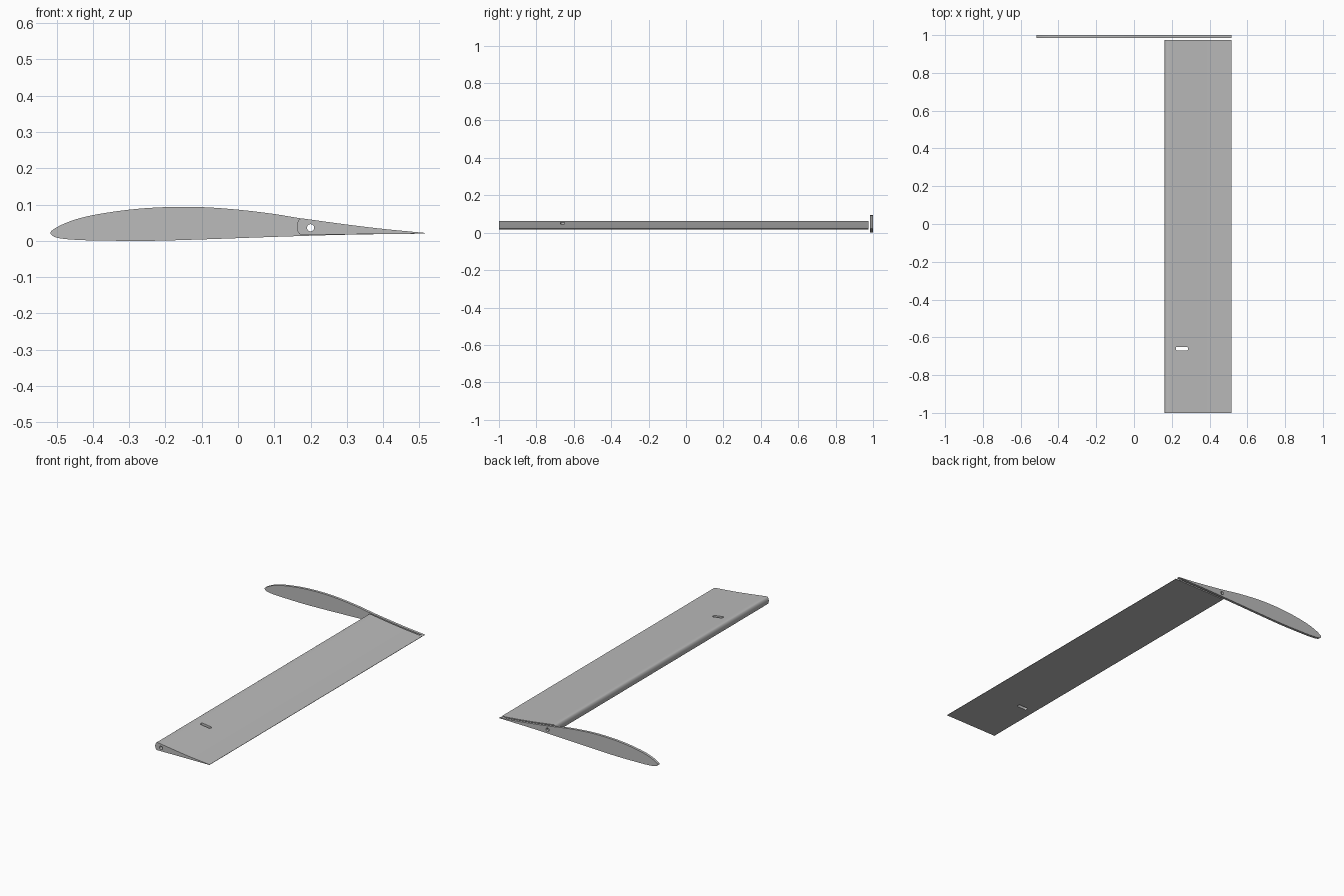
import bpy, bmesh, math
from mathutils import Vector

cube = bpy.data.objects.get("Cube")
if cube:
    bpy.data.objects.remove(cube, do_unlink=True)

grey = bpy.data.materials.new("plain_grey")
grey.use_nodes = True
colour = (0.5, 0.5, 0.5, 1)
grey.diffuse_color = colour
grey.node_tree.nodes["Principled BSDF"].inputs["Base Color"].default_value = colour


def smooth_path(points, steps=5):
    """Catmull-Rom curve through (x, z) points."""
    p = [Vector(q) for q in points]
    p = [2 * p[0] - p[1]] + p + [2 * p[-1] - p[-2]]
    out = []
    for a, b, c, d in zip(p, p[1:], p[2:], p[3:]):
        for i in range(steps):
            t = i / steps
            out.append(0.5 * (2 * b + (c - a) * t + (2 * a - 5 * b + 4 * c - d) * t * t
                              + (3 * b - a - 3 * c + d) * t ** 3))
    return out + [p[-2]]


def extrude(name, outline, start, depth):
    """Extrude a closed outline of 3D points into a solid."""
    bm = bmesh.new()
    face = bm.faces.new([bm.verts.new(start(q)) for q in outline])
    new = bmesh.ops.extrude_face_region(bm, geom=[face])["geom"]
    bmesh.ops.translate(bm, vec=depth, verts=[v for v in new if isinstance(v, bmesh.types.BMVert)])
    bmesh.ops.recalc_face_normals(bm, faces=bm.faces)
    mesh = bpy.data.meshes.new(name)
    bm.to_mesh(mesh)
    bm.free()
    mesh.materials.append(grey)
    obj = bpy.data.objects.new(name, mesh)
    bpy.context.collection.objects.link(obj)
    return obj


def along_y(name, outline, y0, y1):
    return extrude(name, outline, lambda q: (q[0], y0, q[1]), (0, y1 - y0, 0))


def cut(obj, cutter):
    mod = obj.modifiers.new("cut_" + cutter.name, "BOOLEAN")
    mod.operation = "DIFFERENCE"
    mod.solver = "EXACT"
    mod.object = cutter
    cutter.hide_render = True
    cutter.hide_viewport = True
    cutter.display_type = "WIRE"


# End rib: full wing section as a thin plate
section = smooth_path([
    (0.515, 0.022), (0.4, 0.033), (0.3, 0.045), (0.18, 0.061), (0.1, 0.074), (0, 0.086),
    (-0.1, 0.093), (-0.2, 0.093), (-0.3, 0.086), (-0.4, 0.071), (-0.46, 0.055),
    (-0.5, 0.037), (-0.517, 0.022), (-0.5, 0.009), (-0.45, 0.003), (-0.38, 0.001),
    (-0.25, 0), (-0.1, 0.004), (0.1, 0.011), (0.3, 0.017), (0.515, 0.02)])
end_rib = along_y("end_rib", section, 0.985, 1.0)

# Control flap: rear of the section with a rounded leading edge
top = smooth_path([(0.515, 0.022), (0.4, 0.033), (0.3, 0.045), (0.176, 0.062)])
nose = [(0.176 - 0.014 * math.sin(a), 0.039 + 0.023 * math.cos(a))
        for a in (math.pi * i / 12 for i in range(1, 12))]
under = [(0.173, 0.016), (0.3, 0.018), (0.515, 0.02)]
flap = along_y("control_flap", top + nose + under, -1.0, 0.975)

# Hinge rod bore through flap and rib
bore = along_y("hinge_bore", [(0.2 + 0.01 * math.cos(a), 0.036 + 0.01 * math.sin(a))
                              for a in (math.tau * i / 24 for i in range(24))], -1.1, 1.1)

# Rounded horn slot running vertically through the flap
slot_outline = []
for centre, turn in ((0.28, -math.pi / 2), (0.228, math.pi / 2)):
    for i in range(9):
        a = turn + math.pi * i / 8
        slot_outline.append((centre + 0.007 * math.cos(a), -0.66 + 0.01 * math.sin(a)))
slot = extrude("horn_slot", slot_outline, lambda q: (q[0], q[1], -0.1), (0, 0, 0.3))

cut(end_rib, bore)
cut(flap, bore)
cut(flap, slot)

# Bake the cuts, drop the cutters, and shade with sharp edges kept
bpy.context.view_layer.update()
for obj in (end_rib, flap):
    bpy.ops.object.select_all(action="DESELECT")
    obj.select_set(True)
    bpy.context.view_layer.objects.active = obj
    for mod in list(obj.modifiers):
        bpy.ops.object.modifier_apply(modifier=mod.name)
    bpy.ops.object.shade_smooth_by_angle(angle=math.radians(30))
for cutter in (bore, slot):
    bpy.data.objects.remove(cutter, do_unlink=True)
